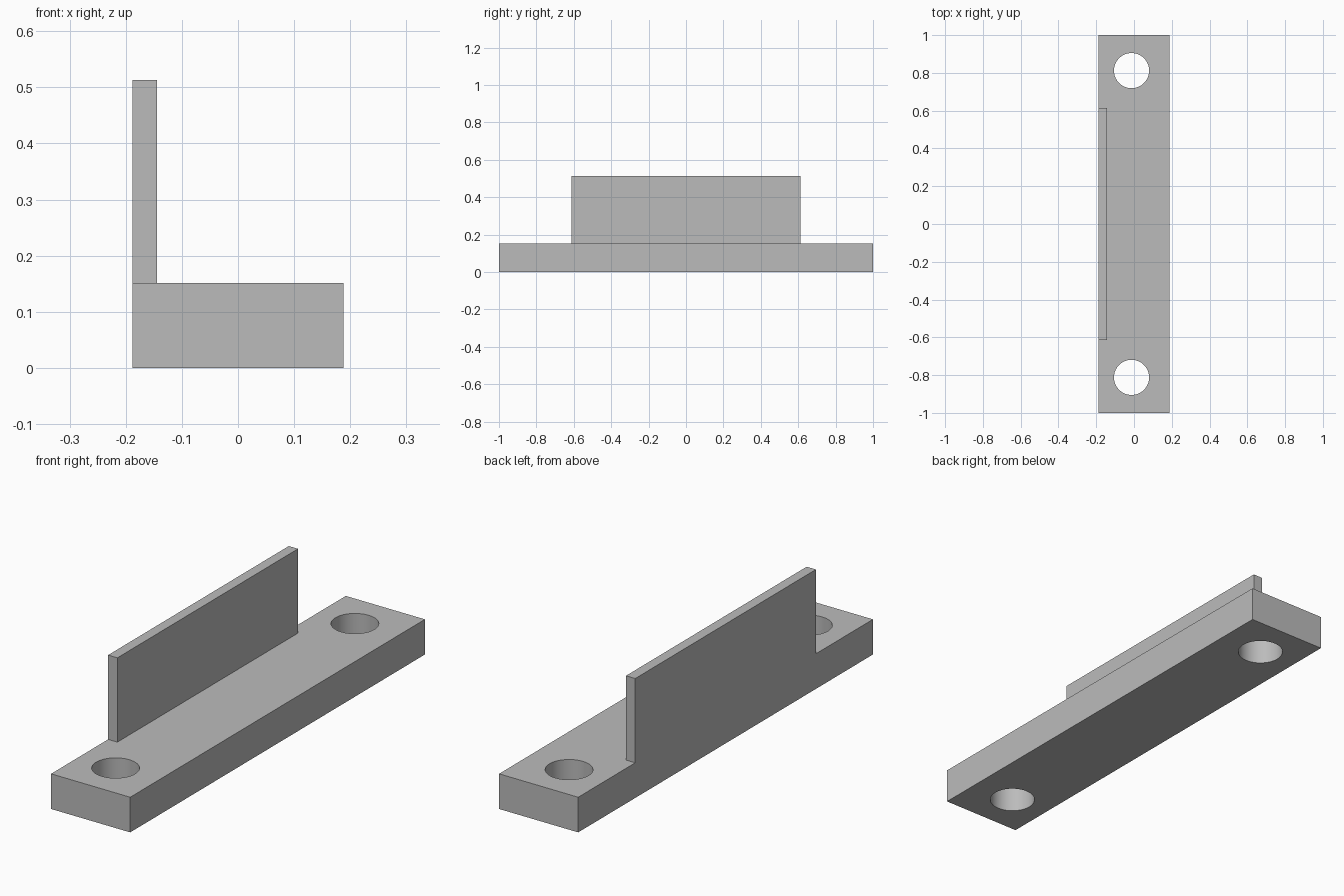
import bpy
import bmesh
import math
from mathutils import Matrix

if "Cube" in bpy.data.objects:
    bpy.data.objects.remove(bpy.data.objects["Cube"])

grey = bpy.data.materials.new("plain grey")
grey.diffuse_color = (0.5, 0.5, 0.5, 1)
grey.use_nodes = True
grey.node_tree.nodes["Principled BSDF"].inputs["Base Color"].default_value = grey.diffuse_color


def box(name, lo, hi):
    """Axis-aligned box between two corners."""
    bm = bmesh.new()
    bmesh.ops.create_cube(bm, size=1)
    for v in bm.verts:
        v.co = [l + (c + 0.5) * (h - l) for l, h, c in zip(lo, hi, v.co)]
    return finish(name, bm)


def finish(name, bm):
    mesh = bpy.data.meshes.new(name)
    bm.to_mesh(mesh)
    bm.free()
    mesh.materials.append(grey)
    obj = bpy.data.objects.new(name, mesh)
    bpy.context.collection.objects.link(obj)
    return obj


# Mounting bar and the upright plate along its left edge
base = box("base_bar", (-0.188, -1, 0), (0.188, 1, 0.151))
box("upright_plate", (-0.188, -0.613, 0.151), (-0.144, 0.613, 0.513))

# Screw holes near both ends
bm = bmesh.new()
for y in (-0.812, 0.812):
    bmesh.ops.create_cone(bm, cap_ends=True, segments=64, radius1=0.093,
                          radius2=0.093, depth=0.5,
                          matrix=Matrix.Translation((-0.013, y, 0.075)))
cutter = finish("hole_cutter", bm)
cut = base.modifiers.new("screw holes", 'BOOLEAN')
cut.operation = 'DIFFERENCE'
cut.solver = 'EXACT'
cut.object = cutter

# Apply the cut, then smooth the hole walls while keeping edges sharp
bpy.context.view_layer.objects.active = base
base.select_set(True)
bpy.ops.object.modifier_apply(modifier=cut.name)
bpy.data.objects.remove(cutter)
bpy.ops.object.shade_smooth_by_angle(angle=math.radians(30))
